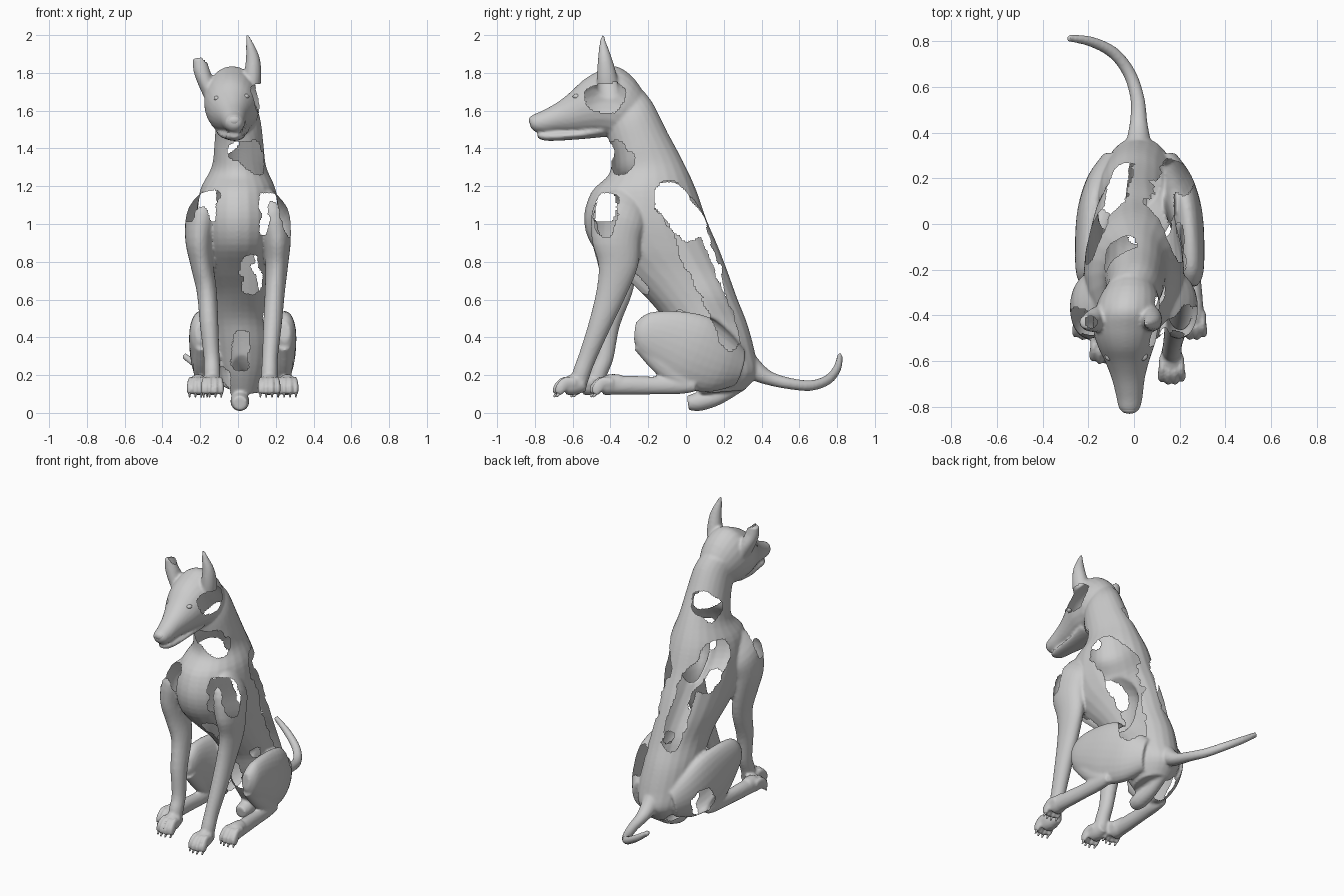
import bpy, bmesh, math
from mathutils import Vector, noise

if "Cube" in bpy.data.objects:
    bpy.data.objects.remove(bpy.data.objects["Cube"])

grey = bpy.data.materials.new("plain grey")
grey.use_nodes = True
grey.diffuse_color = (0.6, 0.6, 0.6, 1)
bsdf = next(n for n in grey.node_tree.nodes if n.type == 'BSDF_PRINCIPLED')
bsdf.inputs["Base Color"].default_value = (0.6, 0.6, 0.6, 1)


def catmull(a, b, c, d, t):
    return 0.5 * (2 * b + (c - a) * t + (2 * a - 5 * b + 4 * c - d) * t * t
                  + (3 * b - a - 3 * c + d) * t ** 3)


def skin(bm, rings, steps=4, n=24):
    """Closed smooth loft through rings of (centre, side axis, depth axis)."""
    fine, last = [], len(rings) - 1
    for i in range(last):
        q = [rings[max(i - 1, 0)], rings[i], rings[i + 1], rings[min(i + 2, last)]]
        for s in range(steps):
            fine.append([catmull(*(r[k] for r in q), s / steps) for k in range(3)])
    fine.append(rings[-1])
    loops = []
    for c, a, b in fine:
        loops.append([bm.verts.new(c + a * math.cos(2 * math.pi * j / n) + b * math.sin(2 * math.pi * j / n))
                      for j in range(n)])
    faces = [bm.faces.new(loops[0]), bm.faces.new(loops[-1])]
    for p, q in zip(loops, loops[1:]):
        faces += [bm.faces.new((p[j], p[(j + 1) % n], q[(j + 1) % n], q[j])) for j in range(n)]
    bmesh.ops.recalc_face_normals(bm, faces=faces)


def trunk(bm, rows):
    """Rows: x, edge point (y, z), opposite edge point (y, z), half width."""
    rings = []
    for x, y1, z1, y2, z2, w in rows:
        p, q = Vector((x, y1, z1)), Vector((x, y2, z2))
        rings.append(((p + q) / 2, Vector((w, 0, 0)), (q - p) / 2))
    skin(bm, rings)


def limb(bm, rows):
    """Rows: x, y, z, sideways radius, radius across."""
    pts = [Vector(r[:3]) for r in rows]
    rings = []
    for i, r in enumerate(rows):
        t = (pts[min(i + 1, len(pts) - 1)] - pts[max(i - 1, 0)]).normalized()
        side = (Vector((1, 0, 0)) - t * t.x).normalized()
        rings.append((pts[i], side * r[3], t.cross(side) * r[4]))
    skin(bm, rings)


def new_object(name, bm):
    me = bpy.data.meshes.new(name)
    bm.to_mesh(me)
    bm.free()
    me.materials.append(grey)
    for p in me.polygons:
        p.use_smooth = True
    ob = bpy.data.objects.new(name, me)
    bpy.context.collection.objects.link(ob)
    return ob


coat = bmesh.new()

# Neck, chest, belly and rump
trunk(coat, [
    (-0.02, -0.43, 1.52, -0.22, 1.70, 0.115),
    (0.00, -0.41, 1.45, -0.17, 1.63, 0.12),
    (0.005, -0.395, 1.35, -0.10, 1.49, 0.13),
    (0.005, -0.41, 1.26, -0.02, 1.34, 0.145),
    (0.00, -0.50, 1.17, 0.05, 1.19, 0.20),
    (0.00, -0.54, 1.03, 0.11, 1.02, 0.22),
    (0.00, -0.50, 0.89, 0.17, 0.88, 0.21),
    (0.00, -0.37, 0.76, 0.22, 0.75, 0.19),
    (0.01, -0.23, 0.63, 0.27, 0.61, 0.17),
    (0.01, -0.12, 0.50, 0.325, 0.47, 0.17),
    (0.02, -0.06, 0.36, 0.365, 0.32, 0.17),
    (0.02, 0.00, 0.22, 0.38, 0.21, 0.15),
    (0.02, 0.07, 0.10, 0.31, 0.12, 0.10)])

# Skull and upper muzzle
trunk(coat, [
    (-0.01, -0.18, 1.62, -0.30, 1.47, 0.08),
    (-0.02, -0.27, 1.765, -0.38, 1.46, 0.13),
    (-0.03, -0.37, 1.835, -0.42, 1.46, 0.145),
    (-0.035, -0.46, 1.81, -0.48, 1.47, 0.143),
    (-0.035, -0.54, 1.765, -0.54, 1.475, 0.122),
    (-0.03, -0.61, 1.70, -0.61, 1.48, 0.094),
    (-0.025, -0.68, 1.645, -0.68, 1.485, 0.072),
    (-0.02, -0.76, 1.60, -0.75, 1.482, 0.058),
    (-0.02, -0.81, 1.578, -0.80, 1.49, 0.047),
    (-0.02, -0.83, 1.56, -0.825, 1.515, 0.028)])

# Lower jaw
limb(coat, [(-0.03, -0.44, 1.50, 0.09, 0.04), (-0.03, -0.56, 1.475, 0.072, 0.026),
            (-0.02, -0.68, 1.465, 0.054, 0.024), (-0.02, -0.75, 1.465, 0.042, 0.023),
            (-0.02, -0.785, 1.472, 0.022, 0.014)])

# Ears: one upright, one torn short
limb(coat, [(0.07, -0.41, 1.70, 0.045, 0.06), (0.078, -0.42, 1.79, 0.046, 0.052),
            (0.078, -0.43, 1.88, 0.036, 0.036), (0.06, -0.44, 1.96, 0.018, 0.017),
            (0.05, -0.44, 2.0, 0.006, 0.006)])
limb(coat, [(-0.13, -0.41, 1.66, 0.04, 0.06), (-0.17, -0.42, 1.75, 0.042, 0.055),
            (-0.195, -0.43, 1.82, 0.042, 0.04), (-0.205, -0.43, 1.88, 0.035, 0.03)])

# Tail
limb(coat, [(0.02, 0.32, 0.27, 0.06, 0.06), (0.02, 0.38, 0.215, 0.05, 0.05),
            (0.02, 0.45, 0.18, 0.038, 0.036), (0.015, 0.55, 0.155, 0.031, 0.03),
            (-0.02, 0.66, 0.145, 0.028, 0.028), (-0.09, 0.75, 0.175, 0.026, 0.026),
            (-0.19, 0.80, 0.235, 0.023, 0.022), (-0.29, 0.815, 0.305, 0.016, 0.014)])

# Small lump beneath the rump
limb(coat, [(0.01, 0.29, 0.15, 0.035, 0.035), (0.01, 0.17, 0.085, 0.042, 0.042),
            (0.01, 0.07, 0.06, 0.05, 0.05), (0.01, 0.01, 0.052, 0.038, 0.038)])

claws = bmesh.new()


def paw(x, y, z):
    """Palm with four arched toes and claws, pointing forward from (x, y)."""
    limb(coat, [(x, y + 0.06, z + 0.02, 0.04, 0.045), (x, y, z + 0.01, 0.05, 0.055),
                (x, y - 0.05, z - 0.005, 0.048, 0.042)])
    for k in (-1.5, -0.5, 0.5, 1.5):
        tx, ty = x + k * 0.028, y - 0.025 + abs(k) * 0.012
        limb(coat, [(tx, ty + 0.02, z + 0.02, 0.013, 0.024), (tx, ty - 0.03, z + 0.022, 0.015, 0.03),
                    (tx + k * 0.003, ty - 0.062, z - 0.01, 0.015, 0.03),
                    (tx + k * 0.003, ty - 0.075, z - 0.04, 0.011, 0.018)])
        limb(claws, [(tx + k * 0.003, ty - 0.065, z - 0.03, 0.008, 0.012),
                     (tx + k * 0.003, ty - 0.085, z - 0.055, 0.004, 0.005)])


# Front legs: side, x shift and y shift of the lower leg
for s, dx, dy in ((1, 0.0, 0.0), (-1, 0.03, 0.09)):
    limb(coat, [
        (s * 0.125, -0.28, 1.16, 0.045, 0.08), (s * 0.18, -0.35, 1.05, 0.088, 0.145),
        (s * 0.205, -0.37, 0.92, 0.075, 0.13), (s * (0.205 - dx / 2), -0.36, 0.78, 0.06, 0.105),
        (s * (0.195 - dx), -0.395 + dy / 3, 0.64, 0.053, 0.08),
        (s * (0.183 - dx), -0.455 + dy / 2, 0.47, 0.049, 0.06),
        (s * (0.17 - dx), -0.52 + dy, 0.30, 0.042, 0.048),
        (s * (0.167 - dx), -0.55 + dy, 0.22, 0.043, 0.047),
        (s * (0.165 - dx), -0.57 + dy, 0.15, 0.042, 0.045)])
    paw(s * (0.165 - dx), -0.595 + dy, 0.14)

# Hind legs: thigh, folded shin, foot
for s, o in ((1, 0.0), (-1, -0.05)):
    limb(coat, [
        (s * (0.245 + o), -0.27, 0.43, 0.03, 0.05), (s * (0.25 + o), -0.22, 0.425, 0.053, 0.11),
        (s * (0.245 + o), -0.10, 0.385, 0.064, 0.165), (s * (0.225 + o), 0.04, 0.325, 0.075, 0.20),
        (s * (0.18 + o), 0.17, 0.27, 0.08, 0.17), (s * (0.13 + o), 0.28, 0.24, 0.06, 0.10)])
    limb(coat, [
        (s * (0.245 + o), -0.22, 0.38, 0.045, 0.07), (s * (0.245 + o), -0.12, 0.26, 0.045, 0.065),
        (s * (0.24 + o), -0.02, 0.17, 0.037, 0.05), (s * (0.24 + o), 0.03, 0.135, 0.027, 0.03)])
    limb(coat, [
        (s * (0.24 + o), 0.05, 0.145, 0.027, 0.032), (s * (0.24 + o), -0.03, 0.147, 0.037, 0.047),
        (s * (0.25 + o), -0.18, 0.145, 0.037, 0.047), (s * (0.258 + o), -0.30, 0.147, 0.041, 0.05),
        (s * (0.263 + o), -0.38, 0.145, 0.042, 0.048)])
    paw(s * (0.26 + o), -0.40, 0.14)

# Fuse the parts into one skin
body = new_object("body_skin", coat)
remesh = body.modifiers.new("fuse", 'REMESH')
remesh.mode = 'VOXEL'
remesh.voxel_size = 0.009
soften = body.modifiers.new("soften", 'SMOOTH')
soften.factor = 0.5
soften.iterations = 3
bpy.context.view_layer.update()
fused = bpy.data.meshes.new_from_object(body.evaluated_get(bpy.context.evaluated_depsgraph_get()))
body.modifiers.clear()
body.data = fused

# Ragged openings: side (0 = near the line itself, else through that flank), line ends, radius
holes = [
    (1, (0, -0.09, 1.14), (0, 0.015, 1.01), 0.09),       # flank and ribs
    (1, (0, 0.03, 0.93), (0, 0.12, 0.70), 0.085),
    (1, (0, 0.12, 0.70), (0, 0.24, 0.38), 0.055),
    (-1, (0, -0.09, 1.14), (0, 0.02, 1.00), 0.09),
    (0, (-0.08, 0.08, 0.98), (-0.06, 0.25, 0.64), 0.06),  # beside the spine
    (0, (-0.09, 0.10, 0.12), (-0.06, 0.24, 0.13), 0.06),  # under the rump
    (1, (0, -0.42, 1.10), (0, -0.43, 1.00), 0.06),       # shoulders
    (-1, (0, -0.43, 1.12), (0, -0.43, 1.06), 0.055),
    (1, (0, -0.46, 1.67), (0, -0.40, 1.67), 0.075),      # cheek
    (0, (0.07, -0.37, 1.37), (0.08, -0.33, 1.33), 0.075),  # throat and nape
    (0, (-0.01, -0.39, 1.39), (0.03, -0.38, 1.38), 0.045),
    (0, (-0.05, -0.12, 1.43), (-0.09, -0.14, 1.40), 0.08),
    (0, (0.06, -0.40, 0.80), (0.08, -0.24, 0.66), 0.055),  # brisket and belly
    (0, (0.01, -0.08, 0.39), (0.01, -0.03, 0.26), 0.05),
    (0, (0.19, -0.18, 0.49), (0.18, -0.04, 0.50), 0.05),  # inside top of one thigh
    (-1, (0, 0.10, 0.20), (0, 0.14, 0.24), 0.075),       # rear of the other thigh
    (0, (-0.20, -0.43, 1.90), (-0.19, -0.43, 1.88), 0.03)]  # torn ear


def torn(c):
    for side, a, b, r in holes:
        if side and c.x * side < 0.04:
            continue
        a, b, p = Vector(a), Vector(b), Vector((0 if side else c.x, c.y, c.z))
        t = max(0, min(1, (p - a).dot(b - a) / (b - a).length_squared))
        if (p - a.lerp(b, t)).length + 0.02 * noise.noise(c * 16) < r:
            return True
    return False


bm = bmesh.new()
bm.from_mesh(fused)
bmesh.ops.delete(bm, geom=[f for f in bm.faces if torn(f.calc_center_median())], context='FACES')
for f in bm.faces:
    f.smooth = True
    f.material_index = 0
bm.to_mesh(fused)
bm.free()
if not fused.materials:
    fused.materials.append(grey)

new_object("claws", claws)

# Eyes and nose
for name, parts in (("eyes", [(-0.108, -0.578, 1.665, 0.02, 0.014), (0.04, -0.578, 1.675, 0.02, 0.014)]),
                    ("nose", [(-0.02, -0.81, 1.548, 0.036, 0.026)])):
    bm = bmesh.new()
    for x, y, z, rx, rz in parts:
        made = bmesh.ops.create_uvsphere(bm, u_segments=16, v_segments=10, radius=1)["verts"]
        for v in made:
            v.co = Vector((x + v.co.x * rx, y + v.co.y * 0.022, z + v.co.z * rz))
    new_object(name, bm)
